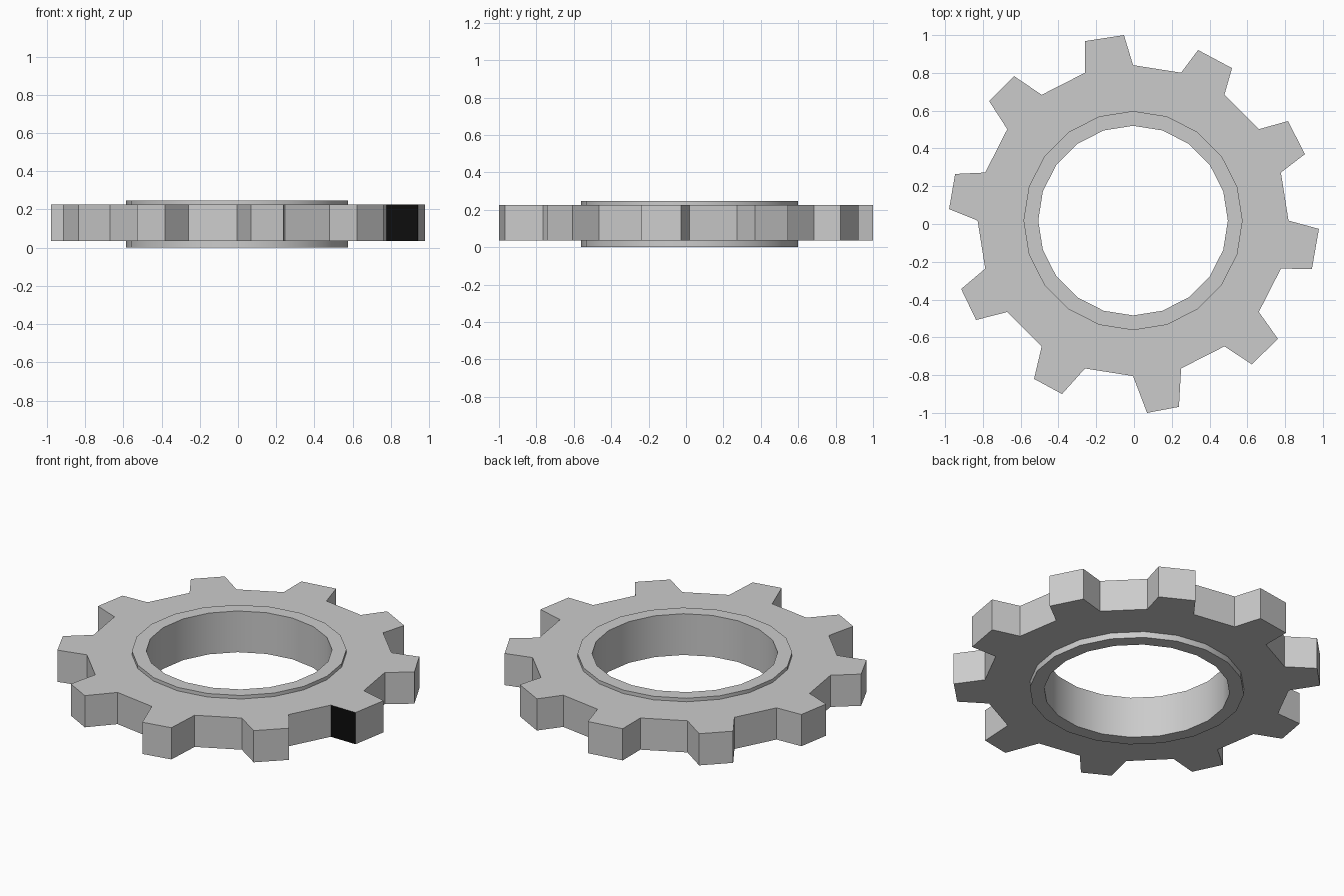
import bpy, bmesh, math

if "Cube" in bpy.data.objects:
    bpy.data.objects.remove(bpy.data.objects["Cube"])

CX, CY, N = -0.005, 0.018, 20


def material(name, rgb):
    m = bpy.data.materials.new(name)
    m.diffuse_color = (*rgb, 1)
    m.use_nodes = True
    m.node_tree.nodes["Principled BSDF"].inputs["Base Color"].default_value = m.diffuse_color
    return m


grey = material("light grey", (0.6, 0.6, 0.6))
black = material("black", (0.004, 0.004, 0.004))


def circle(r):
    return [(CX + r * math.cos(math.tau * k / N), CY + r * math.sin(math.tau * k / N)) for k in range(N)]


def finish(bm, name, mats):
    me = bpy.data.meshes.new(name)
    bm.to_mesh(me)
    bm.free()
    for m in mats:
        me.materials.append(m)
    ob = bpy.data.objects.new(name, me)
    bpy.context.collection.objects.link(ob)
    return ob


# Toothed wheel: annulus of quads plus one quad per tooth, all with walls
Z0, Z1 = 0.036, 0.225
tips = [((.905, .37), (.815, .545)), ((.519, .825), (.339, .921)),
        ((-.053, 1.0), (-.26, .968)), ((-.635, .783), (-.767, .651)),
        ((-.947, .265), (-.979, .079)), ((-.915, -.344), (-.836, -.508)),
        ((-.529, -.82), (-.381, -.9)), ((.069, -1.0), (.238, -.968)),
        ((.624, -.743), (.762, -.608)), ((.942, -.238), (.979, -.026))]
bm = bmesh.new()


def levels(points):
    return [[bm.verts.new((x, y, z)) for x, y in points] for z in (Z0, Z1)]


root, inner = levels(circle(0.823)), levels(circle(0.56))
for k in range(N):
    j = (k + 1) % N
    path = [(root[0][k], root[1][k])]
    tip = None
    if k % 2:
        tip = levels(tips[k // 2])
        path += [(tip[0][i], tip[1][i]) for i in (0, 1)]
    path.append((root[0][j], root[1][j]))
    for z in (0, 1):
        quads = [[inner[z][k], root[z][k], root[z][j], inner[z][j]]]
        if tip:
            quads.append([root[z][k], tip[z][0], tip[z][1], root[z][j]])
        for q in quads:
            bm.faces.new(q if z else q[::-1])
    for i, (a, b) in enumerate(zip(path, path[1:])):
        f = bm.faces.new((a[0], b[0], b[1], a[1]))
        # one dark tooth flank
        if k == N - 1 and i == 0:
            f.material_index = 1
    bm.faces.new((inner[0][j], inner[0][k], inner[1][k], inner[1][j]))
finish(bm, "toothed_wheel", [grey, black])

# Central collar: a tube slightly taller than the wheel
bm = bmesh.new()
loops = [[bm.verts.new((x, y, z)) for x, y in circle(r)]
         for r, z in ((0.58, 0), (0.58, 0.246), (0.502, 0.246), (0.502, 0))]
for i in range(4):
    a, b = loops[i], loops[(i + 1) % 4]
    for k in range(N):
        j = (k + 1) % N
        bm.faces.new((a[k], a[j], b[j], b[k]))
collar = finish(bm, "central_collar", [grey])
bpy.context.view_layer.objects.active = collar
collar.select_set(True)
bpy.ops.object.shade_smooth_by_angle(angle=math.radians(30))
